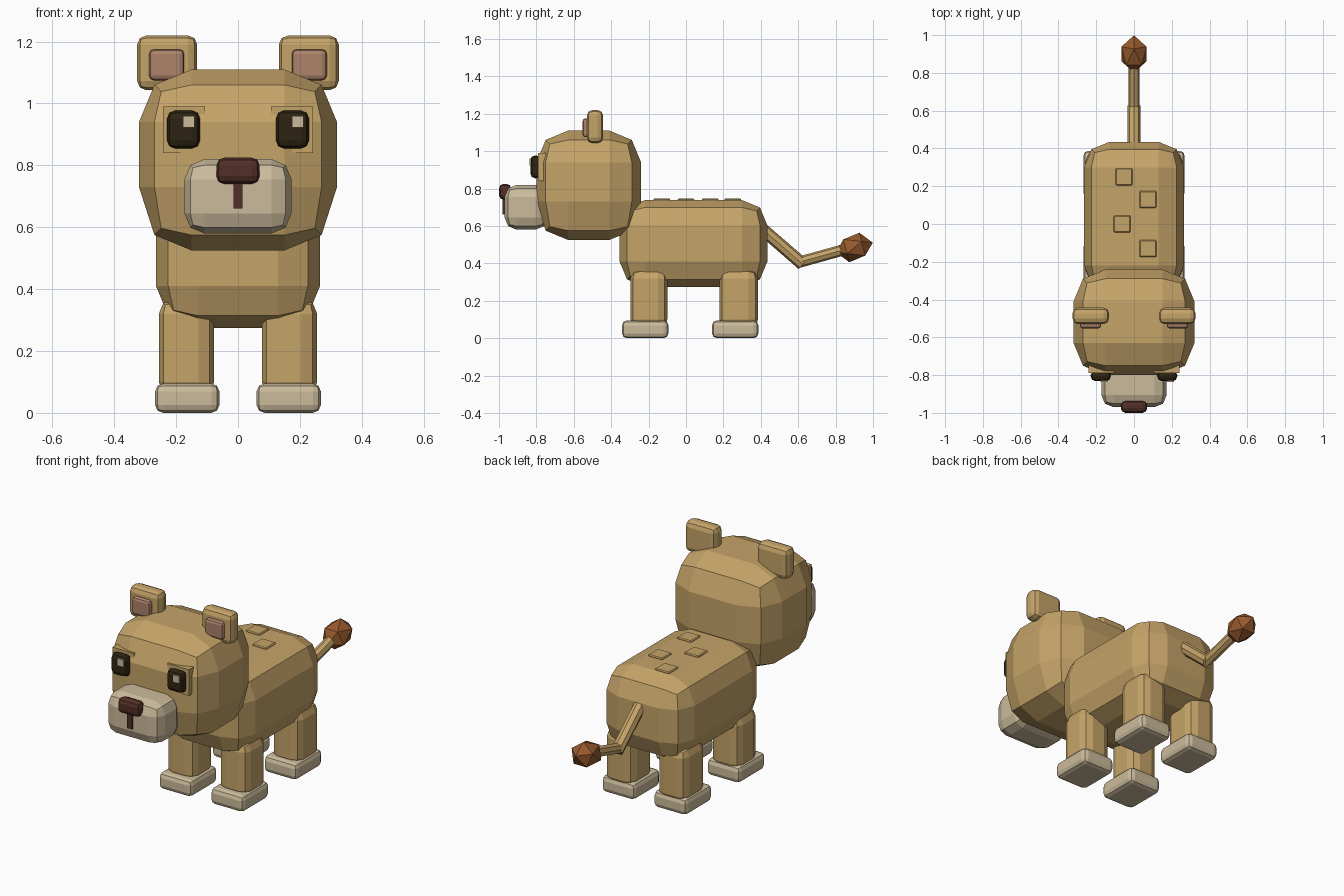
import bpy
import bmesh
from mathutils import Vector, Matrix

cube = bpy.data.objects.get("Cube")
if cube:
    bpy.data.objects.remove(cube, do_unlink=True)


def material(name, rgb):
    m = bpy.data.materials.new(name)
    m.use_nodes = True
    m.diffuse_color = (*rgb, 1)
    m.node_tree.nodes["Principled BSDF"].inputs["Base Color"].default_value = (*rgb, 1)
    return m


FUR = material("tan fur", (0.56, 0.37, 0.14))
CREAM = material("cream", (0.60, 0.50, 0.33))
PINK = material("dusty pink", (0.42, 0.227, 0.147))
NOSE = material("dark red brown", (0.084, 0.028, 0.019))
EYE = material("near black brown", (0.027, 0.017, 0.006))
TUFT = material("rust brown", (0.305, 0.102, 0.026))


def finish(name, bm, mat):
    bmesh.ops.recalc_face_normals(bm, faces=bm.faces)
    mesh = bpy.data.meshes.new(name)
    bm.to_mesh(mesh)
    bm.free()
    mesh.materials.append(mat)
    obj = bpy.data.objects.new(name, mesh)
    bpy.context.collection.objects.link(obj)
    return obj


def block(name, x, y, z, mat, bevel=0.0, segments=2):
    """Box between (min, max) pairs, with rounded edges."""
    bm = bmesh.new()
    bmesh.ops.create_cube(bm, size=1)
    for v in bm.verts:
        v.co = [r[0] if c < 0 else r[1] for c, r in zip(v.co, (x, y, z))]
    if bevel:
        bmesh.ops.bevel(bm, geom=bm.edges[:], offset=bevel, segments=segments,
                        profile=0.5, affect='EDGES')
    return finish(name, bm, mat)


def pair(name, x, *args, **kw):
    """The same block on both sides; x is given for the left side."""
    block("left_" + name, x, *args, **kw)
    block("right_" + name, (-x[1], -x[0]), *args, **kw)


def rod(name, a, b, radius, mat):
    a, b = Vector(a), Vector(b)
    turn = (b - a).to_track_quat('Z', 'X').to_matrix().to_4x4()
    bm = bmesh.new()
    bmesh.ops.create_cone(bm, cap_ends=True, segments=8, radius1=radius, radius2=radius,
                          depth=(b - a).length,
                          matrix=Matrix.Translation((a + b) / 2) @ turn)
    return finish(name, bm, mat)


# Body and back patches
block("body", (-0.265, 0.265), (-0.355, 0.435), (0.275, 0.738), FUR, 0.135)
for i, (px, py) in enumerate([(-0.053, 0.25), (0.074, 0.13), (-0.063, 0), (0.074, -0.13)]):
    block(f"back_patch_{i + 1}", (px - 0.045, px + 0.045), (py - 0.045, py + 0.045),
          (0.72, 0.746), FUR, 0.005, 1)

# Head, with a slightly longer lower slope
head = block("head", (-0.32, 0.32), (-0.8, -0.24), (0.525, 1.11), FUR, 0.17)
for v in head.data.vertices:
    if 0.65 < v.co.z < 0.75:
        v.co.z += 0.035

# Ears
pair("ear", (0.132, 0.326), (-0.53, -0.443), (1.043, 1.22), FUR, bevel=0.03)
pair("inner_ear", (0.174, 0.287), (-0.553, -0.5), (1.075, 1.175), PINK, bevel=0.015)

# Eyes, with the glint on the same side of each
pair("eye_surround", (0.106, 0.242), (-0.79, -0.73), (0.84, 0.99), FUR)
pair("eye", (0.123, 0.229), (-0.832, -0.775), (0.855, 0.977), EYE, bevel=0.025)
for side, ex in (("left", 0.193), ("right", -0.159)):
    block(side + "_eye_glint", (ex - 0.019, ex + 0.019), (-0.837, -0.828), (0.922, 0.96), CREAM)

# Muzzle, nose and mouth
block("muzzle", (-0.173, 0.173), (-0.97, -0.74), (0.58, 0.82), CREAM, 0.065)
block("nose", (-0.07, 0.07), (-1.0, -0.935), (0.74, 0.825), NOSE, 0.025)
block("mouth_line", (-0.015, 0.015), (-0.98, -0.94), (0.66, 0.75), NOSE)

# Legs and paws
for name, y, paw_y in (("front", (-0.297, -0.1), (-0.342, -0.094)),
                       ("hind", (0.178, 0.385), (0.139, 0.387))):
    pair(name + "_leg", (0.077, 0.256), y, (0.05, 0.37), FUR, bevel=0.05)
    pair(name + "_paw", (0.06, 0.268), paw_y, (0, 0.095), CREAM, bevel=0.026)

# Tail and tuft
rod("tail_base", (0, 0.36, 0.625), (0, 0.625, 0.395), 0.034, FUR)
rod("tail_end", (0, 0.6, 0.405), (0, 0.87, 0.48), 0.03, FUR)
bm = bmesh.new()
bmesh.ops.create_icosphere(bm, subdivisions=1, radius=1)
bmesh.ops.scale(bm, vec=(0.078, 0.078, 0.102), verts=bm.verts)
bmesh.ops.transform(bm, verts=bm.verts, matrix=Matrix.Translation((0, 0.9, 0.485))
                    @ Vector((0, 0.97, 0.25)).to_track_quat('Z', 'X').to_matrix().to_4x4())
finish("tail_tuft", bm, TUFT)
